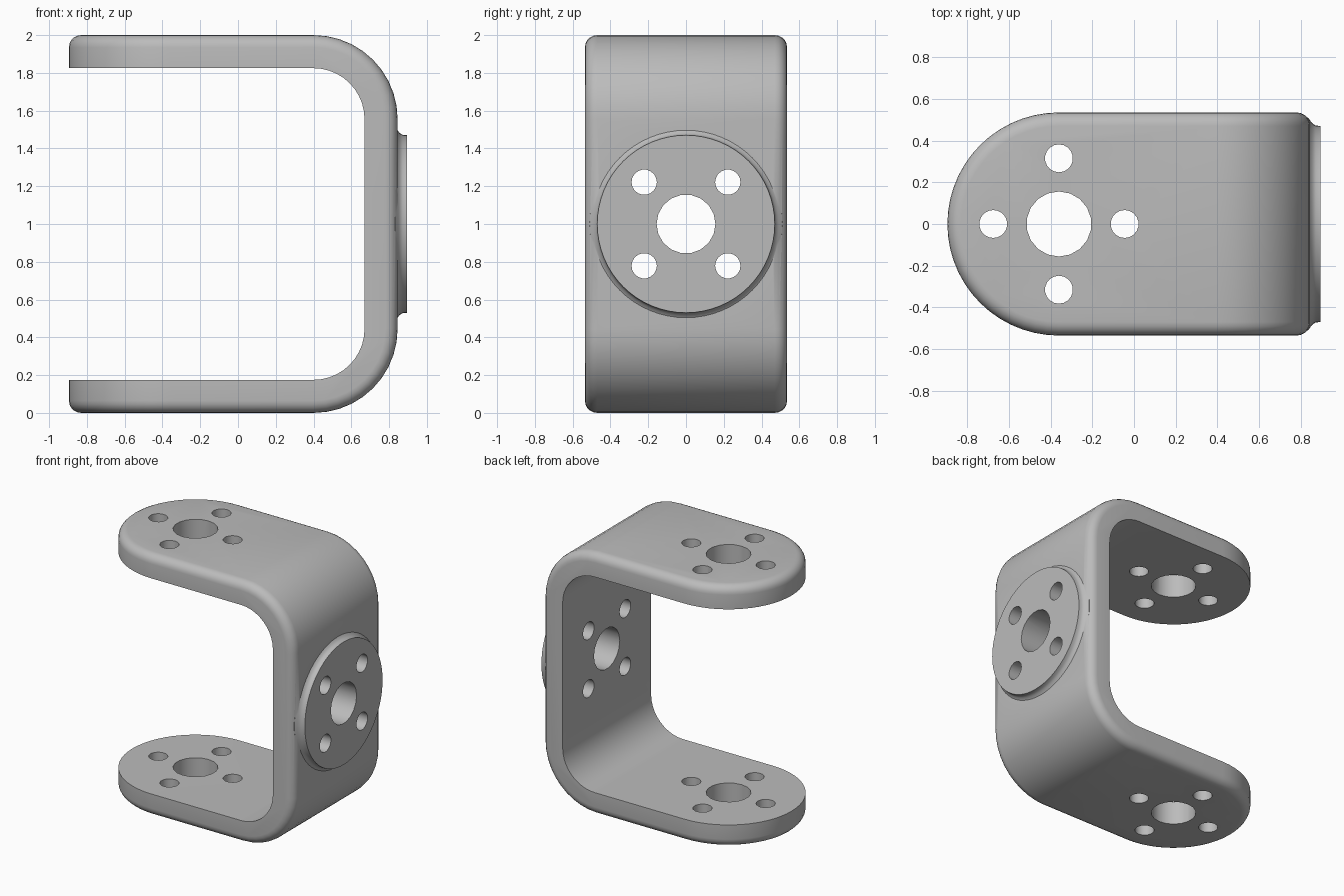
import bpy
import bmesh
from math import pi, cos, sin, radians
from mathutils import Matrix, Vector

cube = bpy.data.objects.get("Cube")
if cube:
    bpy.data.objects.remove(cube, do_unlink=True)

HALF_WIDTH = 0.535      # half width and tongue end radius
TONGUE_X = -0.36        # centre of the rounded tongue ends
OUTER_X, INNER_X = 0.845, 0.67
BEND_X = 0.4            # where the bends start
THICK = 0.175

grey = bpy.data.materials.new("bracket grey")
grey.use_nodes = True
colour = (0.5, 0.5, 0.5, 1)
grey.diffuse_color = colour
grey.node_tree.nodes["Principled BSDF"].inputs["Base Color"].default_value = colour


def to_object(name, bm):
    bmesh.ops.recalc_face_normals(bm, faces=bm.faces)
    mesh = bpy.data.meshes.new(name)
    bm.to_mesh(mesh)
    bm.free()
    mesh.materials.append(grey)
    obj = bpy.data.objects.new(name, mesh)
    bpy.context.collection.objects.link(obj)
    return obj


def profile(x_start, x_end, z_low, z_high, steps=10):
    """D-shaped outline in x and z with two rounded corners on the right."""
    r = x_end - BEND_X
    pts = [(x_start, z_low)]
    for centre, start in ((z_low + r, -pi / 2), (z_high - r, 0)):
        for i in range(steps + 1):
            a = start + pi / 2 * i / steps
            pts.append((BEND_X + r * cos(a), centre + r * sin(a)))
    return pts + [(x_start, z_high)]


def boolean(target, tool, operation):
    mod = target.modifiers.new("boolean", 'BOOLEAN')
    mod.operation = operation
    mod.solver = 'EXACT'
    mod.object = tool
    bpy.ops.object.select_all(action='DESELECT')
    bpy.context.view_layer.objects.active = target
    target.select_set(True)
    bpy.ops.object.modifier_apply(modifier=mod.name)
    bpy.data.objects.remove(tool, do_unlink=True)


# Solid outer body with a half-round left end
bm = bmesh.new()
outline = profile(TONGUE_X, OUTER_X, 0, 2)
front = [bm.verts.new((x, -HALF_WIDTH, z)) for x, z in outline]
back = [bm.verts.new((x, HALF_WIDTH, z)) for x, z in outline]
ARC = 28


def end_arc(z, first, last):
    mid = []
    for i in range(1, ARC):
        a = -pi / 2 - pi * i / ARC
        mid.append(bm.verts.new((TONGUE_X + HALF_WIDTH * cos(a), HALF_WIDTH * sin(a), z)))
    return [first] + mid + [last]


low = end_arc(0, front[0], back[0])
high = end_arc(2, front[-1], back[-1])
bm.faces.new(front)
bm.faces.new(back)
bm.faces.new(low + [back[1], front[1]])
bm.faces.new(high + [back[-2], front[-2]])
for i in range(1, len(front) - 2):
    bm.faces.new((front[i], front[i + 1], back[i + 1], back[i]))
for i in range(ARC):
    bm.faces.new((low[i], low[i + 1], high[i + 1], high[i]))

# Round the outer rim
bmesh.ops.recalc_face_normals(bm, faces=bm.faces)
rim = [e for e in bm.edges if e.calc_face_angle(0) > radians(60)]
bmesh.ops.bevel(bm, geom=rim, offset=0.065, offset_type='OFFSET', segments=5,
                profile=0.5, affect='EDGES', clamp_overlap=False)
bracket = to_object("bracket", bm)

# Round mounting boss with a flared foot
bm = bmesh.new()
rings = []
SIDES = 64
for x, r in ((0.75, 0.515), (0.835, 0.51), (0.848, 0.492), (0.858, 0.48),
             (0.872, 0.472), (0.895, 0.47)):
    rings.append([bm.verts.new((x, r * cos(2 * pi * i / SIDES), 1 + r * sin(2 * pi * i / SIDES)))
                  for i in range(SIDES)])
for a, b in zip(rings, rings[1:]):
    for i in range(SIDES):
        j = (i + 1) % SIDES
        bm.faces.new((a[i], a[j], b[j], b[i]))
bm.faces.new(rings[0])
bm.faces.new(rings[-1])
boolean(bracket, to_object("boss", bm), 'UNION')

# Hollow out the inside of the fork
bm = bmesh.new()
inner = profile(-2, INNER_X, THICK, 2 - THICK)
face = bm.faces.new([bm.verts.new((x, -1, z)) for x, z in inner])
made = bmesh.ops.extrude_face_region(bm, geom=[face])["geom"]
bmesh.ops.translate(bm, vec=(0, 2, 0),
                    verts=[v for v in made if isinstance(v, bmesh.types.BMVert)])
boolean(bracket, to_object("inside_cutter", bm), 'DIFFERENCE')

# Shaft and screw holes through the tongues and the back plate
bm = bmesh.new()


def hole(place, radius, depth, turn, sides):
    matrix = Matrix.Translation(place) @ turn
    bmesh.ops.create_cone(bm, cap_ends=True, segments=sides, radius1=radius,
                          radius2=radius, depth=depth, matrix=matrix)


upright = Matrix.Identity(4)
sideways = Matrix.Rotation(pi / 2, 4, 'Y')
hole(Vector((TONGUE_X, 0, 1)), 0.156, 3, upright, 18)
hole(Vector((0.8, 0, 1)), 0.156, 0.6, sideways, 18)
for i in range(4):
    a = pi / 2 * i
    hole(Vector((TONGUE_X + 0.315 * cos(a), 0.315 * sin(a), 1)), 0.067, 3, upright, 18)
    a += pi / 4
    hole(Vector((0.8, 0.313 * cos(a), 1 + 0.313 * sin(a))), 0.067, 0.6, sideways, 18)
boolean(bracket, to_object("hole_cutter", bm), 'DIFFERENCE')

# Smooth curved surfaces, keep hard edges
bpy.ops.object.select_all(action='DESELECT')
bracket.select_set(True)
bpy.context.view_layer.objects.active = bracket
bpy.ops.object.shade_smooth_by_angle(angle=radians(30))
